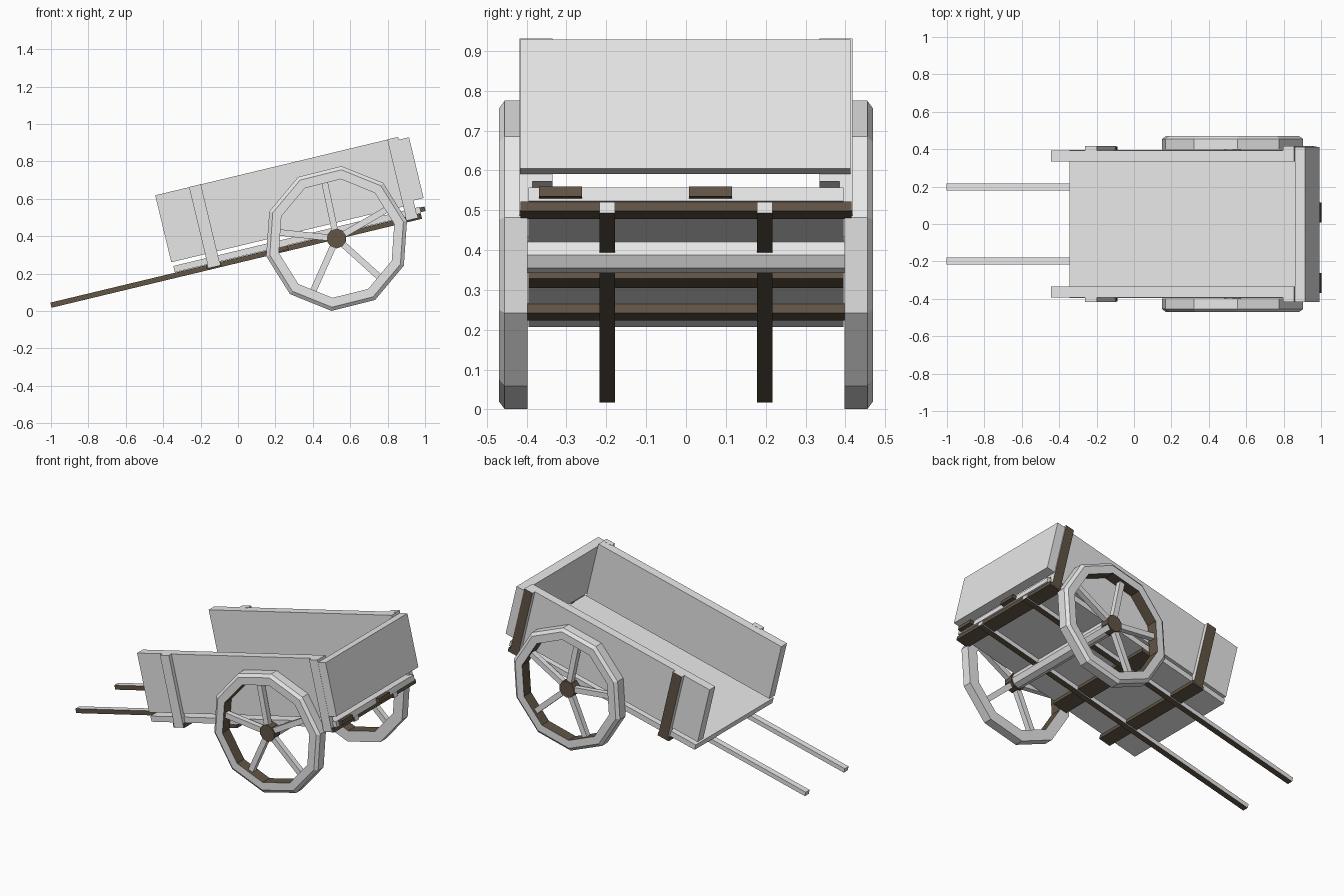
import bpy, bmesh, math
from mathutils import Matrix, Vector

if "Cube" in bpy.data.objects:
    bpy.data.objects.remove(bpy.data.objects["Cube"])

TILT = Matrix.Rotation(-math.radians(13.5), 4, 'Y')
HUB = Vector((0.527, 0, 0.388))


def material(name, rgb):
    m = bpy.data.materials.new(name)
    m.diffuse_color = (*rgb, 1)
    m.use_nodes = True
    m.node_tree.nodes["Principled BSDF"].inputs["Base Color"].default_value = m.diffuse_color
    return m


LIGHT = material("pale_wood", (0.8, 0.8, 0.8))
BROWN = material("dark_brown_wood", (0.12, 0.09, 0.06))


def finish(name, bm, mats):
    bmesh.ops.recalc_face_normals(bm, faces=bm.faces)
    me = bpy.data.meshes.new(name)
    bm.to_mesh(me)
    bm.free()
    for m in mats:
        me.materials.append(m)
    ob = bpy.data.objects.new(name, me)
    bpy.context.collection.objects.link(ob)
    return ob


def box(name, u, y, w, mat=LIGHT, brown_if=None):
    """Box in the tilted cart frame; brown_if picks brown faces by local normal."""
    bm = bmesh.new()
    bmesh.ops.create_cube(bm, size=1)
    for v in bm.verts:
        v.co = Vector([a + (b - a) * (c + 0.5) for (a, b), c in zip((u, y, w), v.co)])
    bm.normal_update()
    if brown_if:
        for f in bm.faces:
            f.material_index = int(brown_if(f.normal))
    bm.transform(TILT)
    return finish(name, bm, [mat, BROWN])


def cylinder(name, radius, y0, y1, sides, mat):
    """Prism along y at the wheel centre."""
    bm = bmesh.new()
    bmesh.ops.create_cone(bm, cap_ends=True, segments=sides, radius1=radius,
                          radius2=radius, depth=abs(y1 - y0))
    bm.transform(Matrix.Translation(HUB + Vector((0, (y0 + y1) / 2, 0)))
                 @ Matrix.Rotation(math.pi / 2, 4, 'X'))
    return finish(name, bm, [mat])


# bed: floor, headboard and the tabs on its end
box("floor", (-0.28, 1.075), (-0.395, 0.395), (0.28, 0.315))
box("headboard", (1.05, 1.106), (-0.417, 0.413), (0.356, 0.69))
for y in (-0.315, 0.062):
    box("end_tab", (1.07, 1.1), (y - 0.054, y + 0.054), (0.286, 0.311), BROWN)

# brown battens under the floor
for u0, u1, hw in ((-0.11, -0.03, 0.415), (0.24, 0.34, 0.395), (0.98, 1.065, 0.415)):
    box("floor_batten", (u0, u1), (-hw, hw), (0.256, 0.281), BROWN)


def span(s, a, b):
    return tuple(sorted((s * a, s * b)))


for s, side in ((-1, "front"), (1, "back")):
    # side board
    box(side + "_side_board", (-0.286, 1.05), span(s, 0.335, 0.392), (0.337, 0.705))
    # upright posts and the shaft
    for u0, u1 in ((-0.1, -0.035), (0.99, 1.05)):
        box(side + "_post", (u0, u1), span(s, 0.385, 0.418), (0.262, 0.706),
            LIGHT, lambda n, s=s: s > 0 and n.y > 0.5)
    box(side + "_shaft", (-0.965, 1.072), span(s, 0.178, 0.217), (0.25, 0.278),
        LIGHT, lambda n: n.z < -0.5 or n.y < -0.5)

    # ten-sided wheel rim, brown on the inside
    bm = bmesh.new()
    profile = [(0.388, 0.398), (0.388, 0.455), (0.368, 0.47), (0.318, 0.47), (0.318, 0.398)]
    rings = []
    for i in range(10):
        a = math.radians(-94 + 36 * i)
        rings.append([bm.verts.new((HUB.x + r * math.cos(a), s * y, HUB.z + r * math.sin(a)))
                      for r, y in profile])
    for i in range(10):
        p, q = rings[i], rings[(i + 1) % 10]
        for j in range(5):
            k = (j + 1) % 5
            f = bm.faces.new((p[j], p[k], q[k], q[j]))
            f.material_index = int(j == 3)
    finish(side + "_wheel_rim", bm, [LIGHT, BROWN])

    # five spokes
    bm = bmesh.new()
    for i in range(5):
        a = math.radians(30 + 72 * i)
        m = (Matrix.Translation(HUB + Vector((0, s * 0.434, 0))) @ Matrix.Rotation(-a, 4, 'Y')
             @ Matrix.Translation((0.175, 0, 0)) @ Matrix.Diagonal((0.31, 0.034, 0.034, 1)))
        bmesh.ops.create_cube(bm, size=1, matrix=m)
    finish(side + "_spokes", bm, [LIGHT])
    # hub
    cylinder(side + "_hub", 0.053, s * 0.4, s * 0.458, 10, BROWN)

# axle
cylinder("axle", 0.046, -0.402, 0.402, 8, LIGHT)
